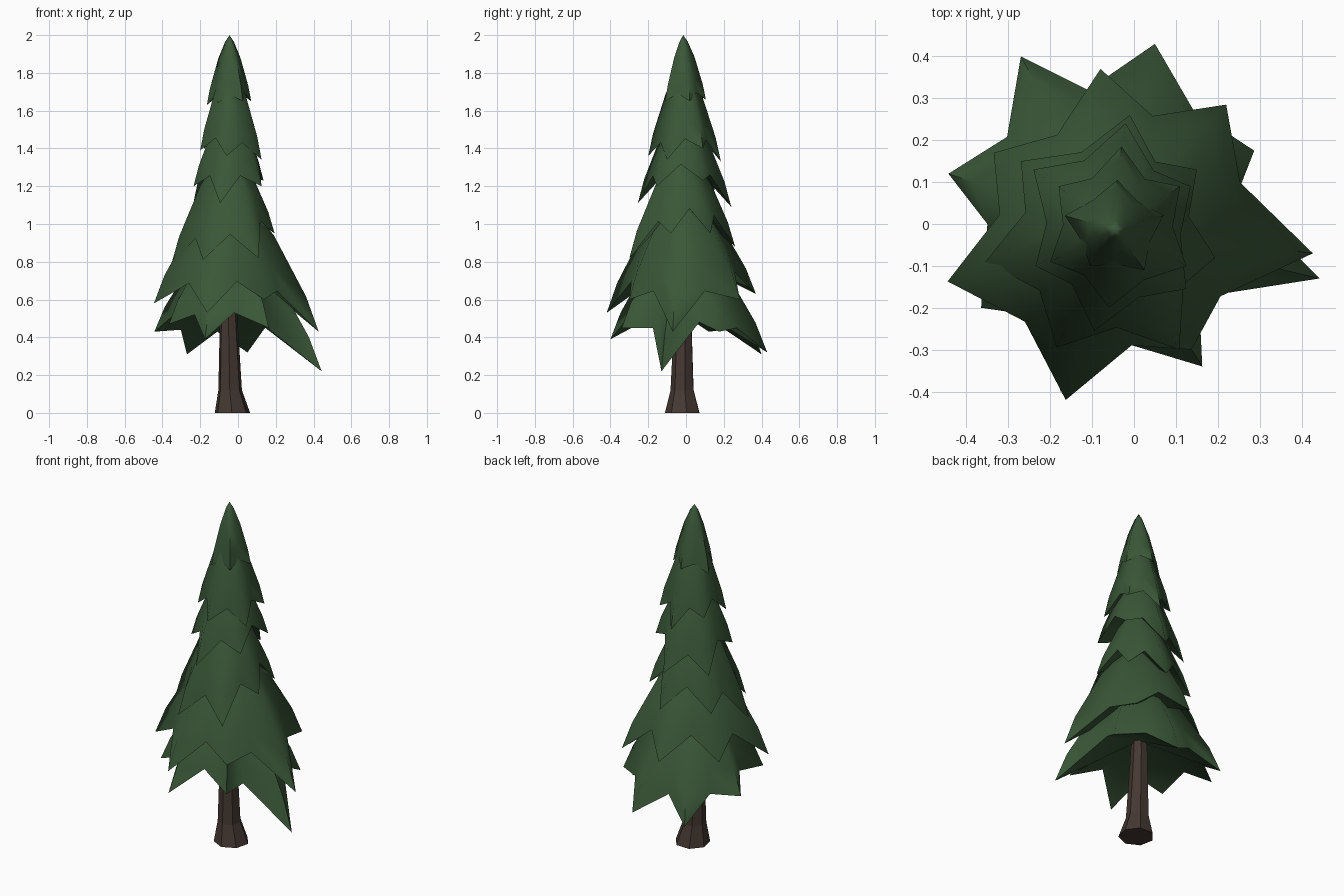
import bpy, bmesh, math

if "Cube" in bpy.data.objects:
    bpy.data.objects.remove(bpy.data.objects["Cube"])

AX, AY = -0.045, -0.015          # tree axis


def material(name, rgb):
    m = bpy.data.materials.new(name)
    m.diffuse_color = (*rgb, 1)
    m.use_nodes = True
    m.node_tree.nodes["Principled BSDF"].inputs["Base Color"].default_value = m.diffuse_color
    return m


GREEN = material("pine green", (0.042, 0.096, 0.039))
BROWN = material("bark brown", (0.058, 0.039, 0.031))


def finish(bm, name, mat, angle=None):
    bmesh.ops.recalc_face_normals(bm, faces=bm.faces)
    me = bpy.data.meshes.new(name)
    bm.to_mesh(me)
    bm.free()
    me.materials.append(mat)
    ob = bpy.data.objects.new(name, me)
    bpy.context.collection.objects.link(ob)
    if angle:
        bpy.ops.object.select_all(action='DESELECT')
        ob.select_set(True)
        bpy.context.view_layer.objects.active = ob
        bpy.ops.object.shade_smooth_by_angle(angle=math.radians(angle))
    return ob


def bridge(bm, a, b):
    n = len(a)
    for i in range(n):
        bm.faces.new((a[i], a[(i + 1) % n], b[(i + 1) % n], b[i]))


def fan(bm, ring, z):
    tip = bm.verts.new((AX, AY, z))
    for i in range(len(ring)):
        bm.faces.new((ring[i], ring[(i + 1) % len(ring)], tip))


# Profile of a tier: (share of the radius, share of the height)
PROFILE = [(1, 0), (0.86, 0.24), (0.5, 0.66), (0.2, 0.9)]


def tier(name, apex, lift, tips, notches=None):
    """Star-shaped skirt: branch tips with a higher, narrower notch between each two."""
    rim = []
    for i, (x, y, z) in enumerate(tips):
        x2, y2, z2 = tips[(i + 1) % len(tips)]
        rim.append((x - AX, y - AY, z))
        if notches:
            nx, ny, nz = notches[i]
            rim.append((nx - AX, ny - AY, nz))
            continue
        r = (math.hypot(x - AX, y - AY) + math.hypot(x2 - AX, y2 - AY)) / 2 * 0.73
        a = math.atan2(y - AY, x - AX)
        b = math.atan2(y2 - AY, x2 - AX)
        mid = a - ((a - b) % (2 * math.pi)) / 2          # tips run clockwise
        rim.append((r * math.cos(mid), r * math.sin(mid), (z + z2) / 2 + lift))
    bm = bmesh.new()
    rings = [[bm.verts.new((AX + x * s, AY + y * s, z + (apex - z) * h))
              for x, y, z in rim] for s, h in PROFILE]
    for a, b in zip(rings, rings[1:]):
        bridge(bm, a, b)
    fan(bm, rings[-1], apex)
    # hollowed underside
    fan(bm, rings[0], sum(p[2] for p in rim[1::2]) / len(tips) + 0.12)
    finish(bm, name, GREEN, 75)


# Branch tiers, top to bottom; tips listed clockwise from the right
tier("branch_tier_1", 2.0, 0.04,
     [(0.07, 0.02, 1.65), (0.025, -0.11, 1.65), (-0.105, -0.10, 1.64),
      (-0.165, 0.02, 1.63), (-0.04, 0.105, 1.66)])
tier("branch_tier_2", 1.86, 0.08,
     [(0.125, -0.10, 1.34), (-0.06, -0.20, 1.36), (-0.20, -0.09, 1.39),
      (-0.18, 0.09, 1.40), (-0.03, 0.185, 1.33), (0.11, 0.09, 1.40)])
tier("branch_tier_3", 1.64, 0.10,
     [(0.125, -0.155, 1.20), (-0.095, -0.255, 1.11), (-0.235, -0.10, 1.20),
      (-0.24, 0.13, 1.09), (-0.02, 0.24, 1.09), (0.135, 0.09, 1.23)])
tier("branch_tier_4", 1.42, 0.13,
     [(0.194, -0.08, 0.95), (0.108, -0.30, 0.82), (-0.185, -0.295, 0.81),
      (-0.355, -0.09, 0.78), (-0.27, 0.15, 0.88), (-0.01, 0.26, 0.88),
      (0.15, 0.13, 0.95)])
tier("branch_tier_5", 1.20, 0.13,
     [(0.427, -0.07, 0.43), (0.137, -0.30, 0.60), (-0.163, -0.42, 0.53),
      (-0.445, -0.137, 0.58), (-0.335, 0.17, 0.62), (-0.08, 0.37, 0.63),
      (0.22, 0.285, 0.60)])
tier("branch_tier_6", 0.98, 0.10,
     [(0.443, -0.13, 0.22), (0.163, -0.34, 0.45), (-0.175, -0.40, 0.39),
      (-0.365, -0.20, 0.47), (-0.443, 0.12, 0.43), (-0.27, 0.40, 0.31),
      (0.05, 0.43, 0.32), (0.287, 0.175, 0.43)],
     [(0.155, -0.175, 0.45), (-0.02, -0.285, 0.53), (-0.23, -0.22, 0.52),
      (-0.35, 0.0, 0.51), (-0.303, 0.208, 0.44), (-0.11, 0.32, 0.43),
      (0.143, 0.27, 0.45), (0.246, 0.07, 0.48)])

# Trunk: seven flat sides, flared at the foot
bm = bmesh.new()
rings = []
for z, r, cx, cy in [(0, 0.096, -0.03, -0.016), (0.12, 0.064, -0.042, -0.018),
                     (0.52, 0.047, -0.05, -0.015), (0.9, 0.03, AX, AY)]:
    rings.append([bm.verts.new((cx + r * math.cos(k * math.tau / 7 + 0.2),
                                cy + r * math.sin(k * math.tau / 7 + 0.2), z))
                  for k in range(7)])
for a, b in zip(rings, rings[1:]):
    bridge(bm, a, b)
bm.faces.new(rings[0])
bm.faces.new(rings[-1])
finish(bm, "trunk", BROWN)
